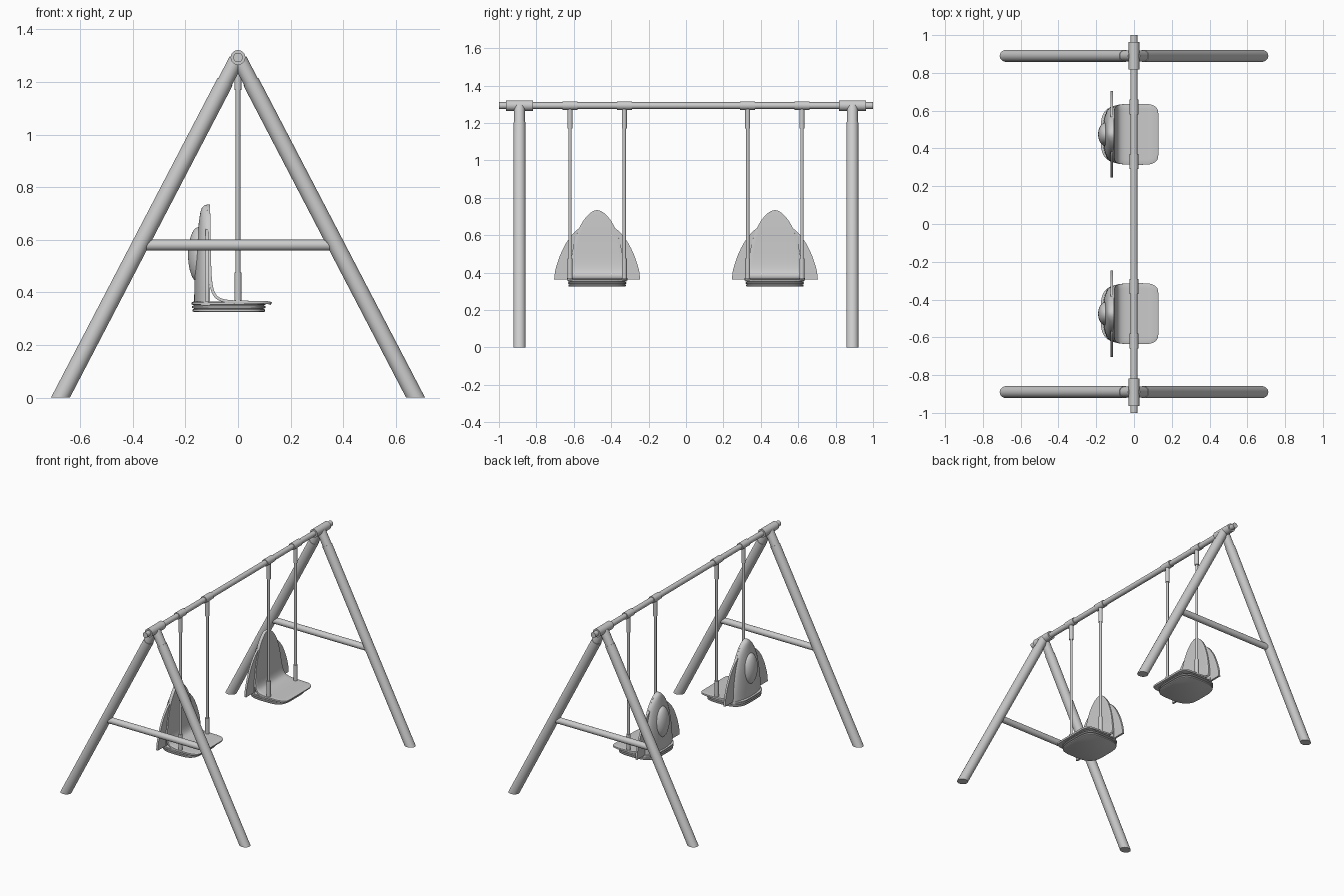
import bpy, bmesh
from math import cos, sin, pi, copysign
from mathutils import Vector

if "Cube" in bpy.data.objects:
    bpy.data.objects.remove(bpy.data.objects["Cube"])

BAR_Z = 1.293


def finish(name, bm, angle=0.6):
    bmesh.ops.recalc_face_normals(bm, faces=bm.faces)
    me = bpy.data.meshes.new(name)
    bm.to_mesh(me)
    bm.free()
    ob = bpy.data.objects.new(name, me)
    bpy.context.collection.objects.link(ob)
    bpy.ops.object.select_all(action='DESELECT')
    ob.select_set(True)
    bpy.context.view_layer.objects.active = ob
    bpy.ops.object.shade_smooth_by_angle(angle=angle)
    return ob


def loft(name, rings):
    """Skin closed rings of points and cap both ends."""
    bm = bmesh.new()
    vs = [[bm.verts.new(p) for p in r] for r in rings]
    n = len(vs[0])
    for a, b in zip(vs, vs[1:]):
        for i in range(n):
            j = (i + 1) % n
            bm.faces.new((a[i], a[j], b[j], b[i]))
    bm.faces.new(vs[0])
    bm.faces.new(vs[-1])
    return finish(name, bm)


def tube(name, a, b, r, sides=32, ground_cut=False):
    a, b = Vector(a), Vector(b)
    d = b - a
    bm = bmesh.new()
    bmesh.ops.create_cone(bm, cap_ends=True, segments=sides, radius1=r, radius2=r, depth=d.length)
    q = d.to_track_quat('Z', 'Y')
    for v in bm.verts:
        v.co = q @ v.co + (a + b) / 2
    if ground_cut:
        cut = bmesh.ops.bisect_plane(bm, geom=bm.verts[:] + bm.edges[:] + bm.faces[:],
                                     plane_co=(0, 0, 0), plane_no=(0, 0, 1), clear_inner=True)
        edges = [e for e in cut['geom_cut'] if isinstance(e, bmesh.types.BMEdge)]
        bmesh.ops.contextual_create(bm, geom=edges)
    return finish(name, bm)


def smooth_curve(pts, steps=5):
    """Catmull-Rom interpolation through a few control points."""
    p = [Vector(q) for q in pts]
    p = [2 * p[0] - p[1]] + p + [2 * p[-1] - p[-2]]
    out = []
    for i in range(1, len(p) - 2):
        for k in range(steps):
            t = k / steps
            out.append(0.5 * (2 * p[i] + (p[i + 1] - p[i - 1]) * t
                              + (2 * p[i - 1] - 5 * p[i] + 4 * p[i + 1] - p[i + 2]) * t * t
                              + (3 * p[i] - p[i - 1] - 3 * p[i + 1] + p[i + 2]) * t ** 3))
    return out + [p[-2]]


# Frame: top bar and two A-frames
tube("top_bar", (0, -1, BAR_Z), (0, 1, BAR_Z), 0.018)
for s in (-1, 1):
    y = 0.89 * s
    tube("corner_fitting", (0, y - 0.073, BAR_Z), (0, y + 0.073, BAR_Z), 0.028)
    tube("cross_brace", (-0.37, y, 0.58), (0.37, y, 0.58), 0.021)
    for side in (-1, 1):
        def on_leg(z):
            return (side * 0.675 * (1 - z / 1.295), y, z)
        tube("leg", on_leg(-0.1), on_leg(1.2), 0.032, ground_cut=True)
        tube("leg_socket", on_leg(1.18), on_leg(1.285), 0.029)


def base_outline(grow, z, cy):
    pts = []
    for i in range(64):
        t = 2 * pi * i / 64
        c, s = cos(t), sin(t)
        e = 0.5 if c > 0 else 0.75
        x = -0.035 + copysign(abs(c) ** e, c) * (0.138 + grow)
        pts.append((x, cy + copysign(abs(s) ** 0.5, s) * (0.154 + grow), z))
    return pts


def swing(cy):
    # Ropes with sleeves and bar rings
    for dy in (-0.145, 0.145):
        y = cy + dy
        tube("hanger_ring", (0, y - 0.04, BAR_Z), (0, y + 0.04, BAR_Z), 0.023)
        tube("rope", (0, y, 0.36), (0, y, 1.28), 0.009, 16)
        tube("upper_sleeve", (0, y, 1.17), (0, y, 1.285), 0.0135, 20)
        tube("lower_sleeve", (0, y, 0.362), (0, y, 0.475), 0.0135, 20)

    # Ridged base under the seat
    layers = [(-0.006, .325), (0, .328), (0, .335), (-.006, .337), (-.006, .339), (.002, .341),
              (.002, .348), (-.005, .350), (-.005, .352), (.003, .354), (.003, .362), (-.002, .365)]
    loft("seat_base", [base_outline(g, z, cy) for g, z in layers])

    # Domed back: half-width and depth change with height
    prof = smooth_curve([(.35, .148, .06), (.45, .142, .058), (.55, .125, .053), (.63, .099, .046),
                         (.68, .072, .040), (.715, .041, .033), (.73, .018, .022), (.734, .003, .008)])
    loft("seat_back", [[(-0.107 - d * sin(pi * k / 24) ** 0.8, cy + w * cos(pi * k / 24), z)
                        for k in range(25)] for z, w, d in prof])

    # One-piece shell: backrest face curving into the seat pan (x, z, half-width)
    path = smooth_curve([(-.107, .732, .012), (-.106, .715, .041), (-.105, .68, .072), (-.104, .63, .099),
                         (-.103, .55, .125), (-.099, .45, .143), (-.088, .40, .152), (-.065, .378, .158),
                         (-.02, .37, .161), (.06, .368, .161), (.095, .368, .156), (.117, .366, .143),
                         (.126, .364, .128), (.129, .363, .108)], 4)
    bm = bmesh.new()
    rows = [[bm.verts.new((x, cy + w * k / 6, z)) for k in range(-6, 7)] for x, z, w in path]
    for a, b in zip(rows, rows[1:]):
        for i in range(12):
            bm.faces.new((a[i], b[i], b[i + 1], a[i + 1]))
    shell = finish("seat_shell", bm)
    sol = shell.modifiers.new("thickness", 'SOLIDIFY')
    sol.thickness = 0.011
    sol.offset = -1 if shell.data.polygons[-1].normal.z > 0 else 1
    bev = shell.modifiers.new("soft_edge", 'BEVEL')
    bev.width = 0.003
    bev.segments = 2

    # Thin curved wings either side of the back
    edge = smooth_curve([(.23, .363), (.222, .42), (.195, .50), (.155, .575), (.10, .635), (.04, .66)])
    outline = [(y, z) for y, z in edge] + [(-y, z) for y, z in reversed(edge)]
    loft("back_wings", [[(x, cy + y, z) for y, z in outline] for x in (-0.124, -0.111)])

    # Oval bulge on the rear of the back
    bm = bmesh.new()
    bmesh.ops.create_uvsphere(bm, u_segments=32, v_segments=20, radius=1)
    for v in bm.verts:
        v.co = Vector((-0.15 + v.co.x * 0.04, cy + v.co.y * 0.062, 0.543 + v.co.z * 0.105))
    finish("rear_bulge", bm)


for cy in (-0.475, 0.475):
    swing(cy)
